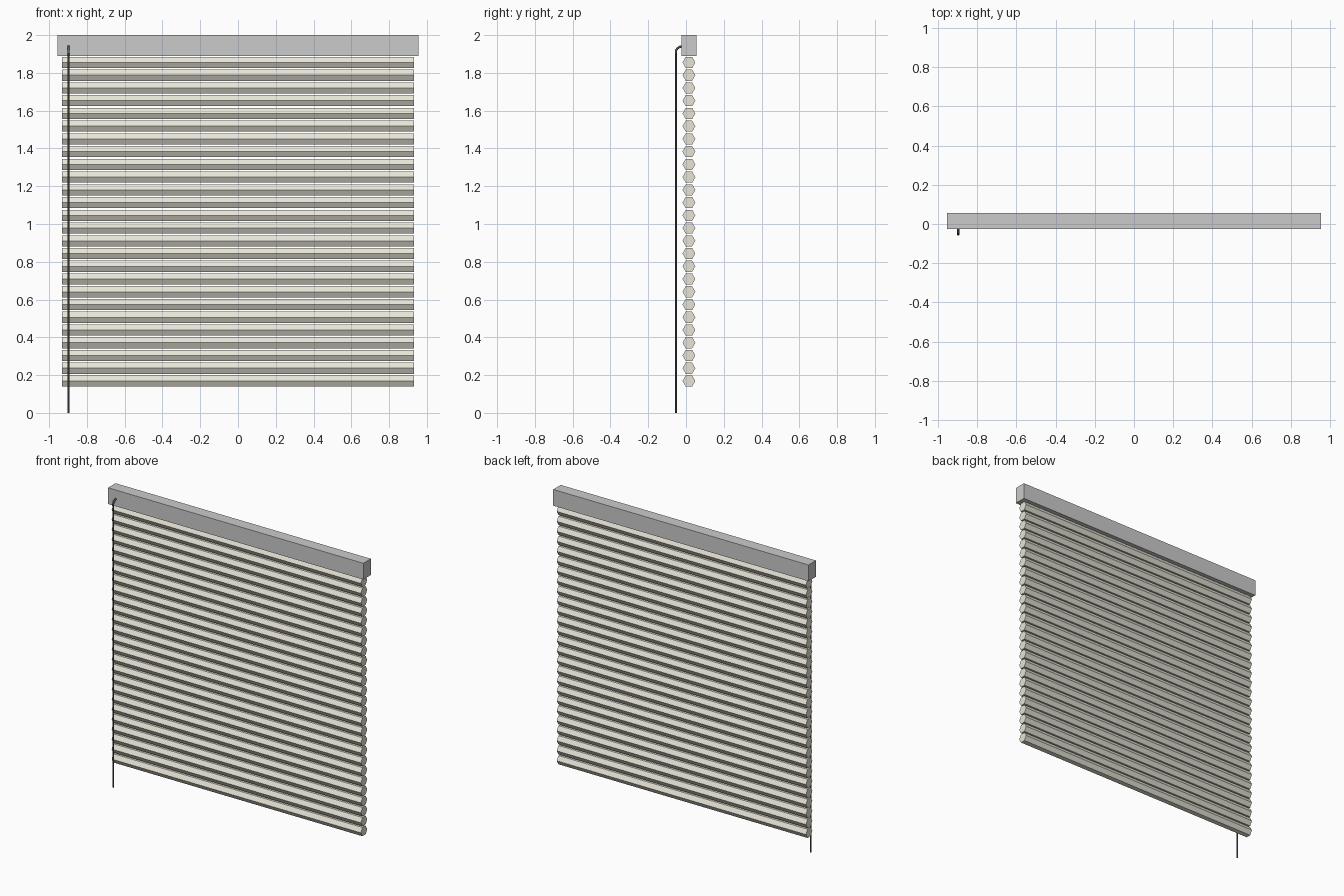
import bpy, bmesh, math

if "Cube" in bpy.data.objects:
    bpy.data.objects.remove(bpy.data.objects["Cube"])

def material(name, color):
    m = bpy.data.materials.new(name)
    m.diffuse_color = color
    m.use_nodes = True
    m.node_tree.nodes["Principled BSDF"].inputs["Base Color"].default_value = m.diffuse_color
    return m

fabric = material("cream_fabric", (0.80, 0.78, 0.68, 1))
dark = material("dark_metal", (0.10, 0.11, 0.11, 1))

def prism_x(name, profile, half_len, mat=None):
    """Extrude a (y, z) profile along x into a capped solid."""
    bm = bmesh.new()
    face = bm.faces.new([bm.verts.new((-half_len, y, z)) for y, z in profile])
    ext = bmesh.ops.extrude_face_region(bm, geom=[face], use_keep_orig=True)
    verts = [g for g in ext["geom"] if isinstance(g, bmesh.types.BMVert)]
    bmesh.ops.translate(bm, verts=verts, vec=(2 * half_len, 0, 0))
    bmesh.ops.recalc_face_normals(bm, faces=bm.faces)
    me = bpy.data.meshes.new(name)
    bm.to_mesh(me)
    bm.free()
    if mat:
        me.materials.append(mat)
    ob = bpy.data.objects.new(name, me)
    bpy.context.collection.objects.link(ob)
    return ob

def rod(name, points, radius, mat):
    cu = bpy.data.curves.new(name, 'CURVE')
    cu.dimensions = '3D'
    cu.bevel_depth = radius
    cu.bevel_resolution = 2
    cu.use_fill_caps = True
    sp = cu.splines.new('POLY')
    sp.points.add(len(points) - 1)
    for p, co in zip(sp.points, points):
        p.co = (*co, 1)
    cu.materials.append(mat)
    ob = bpy.data.objects.new(name, cu)
    bpy.context.collection.objects.link(ob)
    return ob

# Headrail box
prism_x("headrail", [(-0.025, 1.89), (0.055, 1.89), (0.055, 2.0), (-0.025, 2.0)], 0.955)

# Stack of hexagonal fabric cells
R, CELLS, PITCH = 0.034, 26, 0.06745
hexagon = [(0.0155 + R * math.cos(i * math.pi / 3), 0.169 + R * math.sin(i * math.pi / 3))
           for i in range(6)]
cells = prism_x("fabric_cells", hexagon, 0.932, fabric)
arr = cells.modifiers.new("stack", 'ARRAY')
arr.count = CELLS
arr.use_relative_offset = False
arr.use_constant_offset = True
arr.constant_offset_displace = (0, 0, PITCH)

# Tilt wand and the hook that holds it to the headrail
X = -0.897
rod("wand", [(X, -0.053, 0), (X, -0.053, 1.92)], 0.005, dark)
rod("wand_hook", [(X, -0.053, 1.905), (X, -0.053, 1.918), (X, -0.047, 1.928),
                  (X, -0.036, 1.937), (X, -0.024, 1.94)], 0.006, dark)
